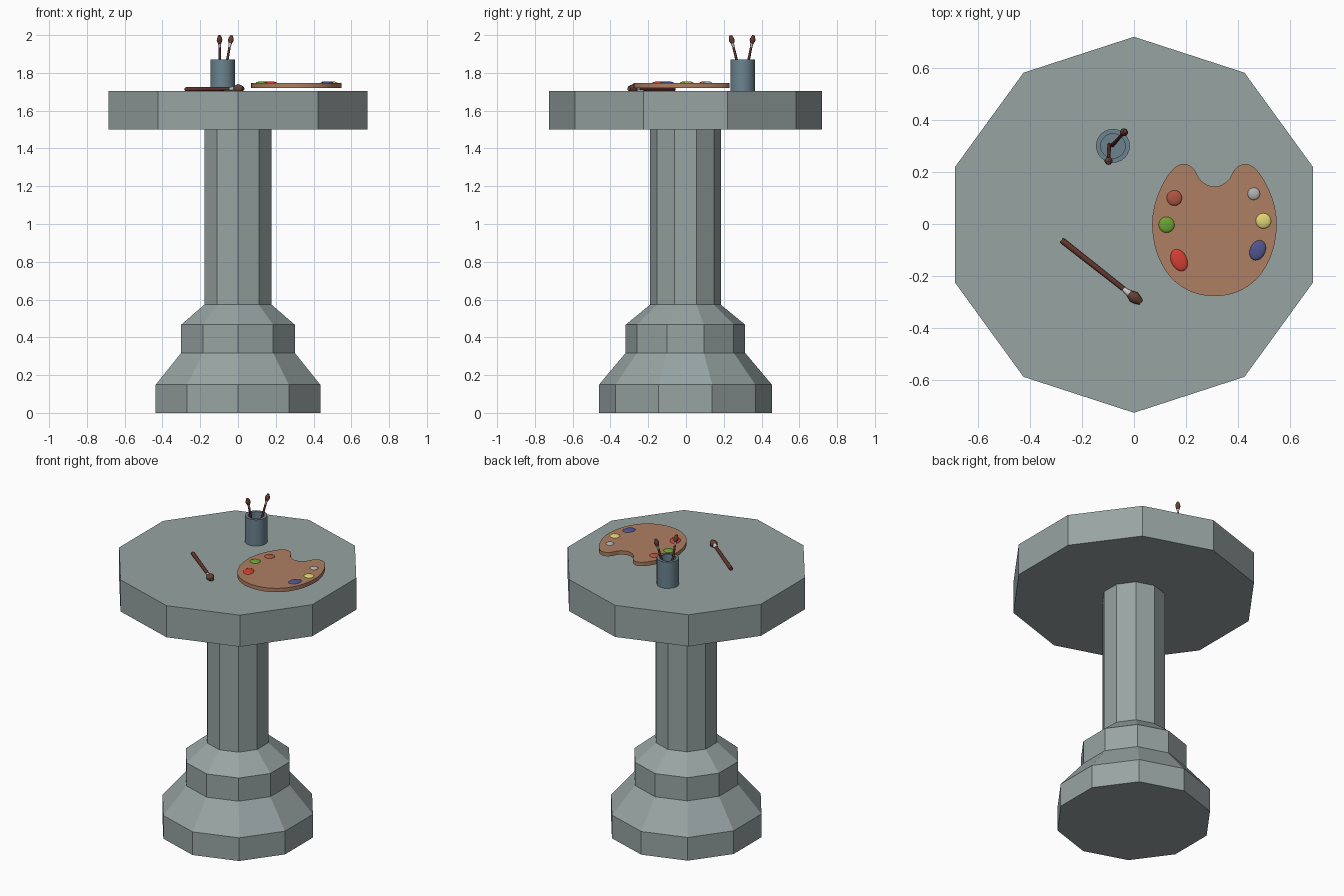
import bpy, bmesh
from math import sin, cos, pi, radians
from mathutils import Vector, Matrix

if "Cube" in bpy.data.objects:
    bpy.data.objects.remove(bpy.data.objects["Cube"])


def material(name, *rgb):
    m = bpy.data.materials.new(name)
    m.diffuse_color = (*rgb, 1)
    m.use_nodes = True
    m.node_tree.nodes["Principled BSDF"].inputs["Base Color"].default_value = m.diffuse_color
    return m


STONE = material("stone", 0.31, 0.37, 0.365)
CUP = material("cup_glaze", 0.15, 0.23, 0.28)
WOOD = material("palette_wood", 0.42, 0.21, 0.12)
HANDLE = material("dark_wood", 0.12, 0.035, 0.025)
METAL = material("metal", 0.65, 0.65, 0.65)
HAIR = material("bristle", 0.13, 0.05, 0.035)


def finish(name, bm, mat, smooth=False):
    bmesh.ops.recalc_face_normals(bm, faces=bm.faces)
    me = bpy.data.meshes.new(name)
    bm.to_mesh(me)
    bm.free()
    me.materials.append(mat)
    ob = bpy.data.objects.new(name, me)
    bpy.context.collection.objects.link(ob)
    if smooth:
        bpy.ops.object.select_all(action='DESELECT')
        bpy.context.view_layer.objects.active = ob
        ob.select_set(True)
        bpy.ops.object.shade_smooth_by_angle(angle=radians(40))
    return ob


def lathe(name, profile, sides, mat, matrix=Matrix(), smooth=False):
    """Spin (radius, height) points around z; both ends are capped."""
    bm = bmesh.new()
    rings = []
    for r, z in profile:
        rings.append([bm.verts.new(matrix @ Vector((
            r * cos(pi / 2 + 2 * pi * i / sides),
            r * sin(pi / 2 + 2 * pi * i / sides), z))) for i in range(sides)])
    for a, b in zip(rings, rings[1:]):
        for i in range(sides):
            j = (i + 1) % sides
            bm.faces.new((a[i], a[j], b[j], b[i]))
    bm.faces.new(rings[0][::-1])
    bm.faces.new(rings[-1])
    return finish(name, bm, mat, smooth)


# Pedestal and ten-sided table top
at = Matrix.Translation((0, -0.003, 0))
lathe("pedestal", [(0.458, 0), (0.458, 0.149), (0.316, 0.318), (0.316, 0.467),
                   (0.187, 0.573), (0.187, 1.5)], 10, STONE, at)
TOP = 1.703
lathe("table_top", [(0.722, 1.5), (0.722, TOP)], 10, STONE, at)

# Hollow brush cup
lathe("brush_cup", [(0.065, TOP), (0.065, 1.872), (0.047, 1.872), (0.047, TOP + 0.015)],
      24, CUP, Matrix.Translation((-0.081, 0.3, 0)), True)


def brush(name, start, tip, k):
    """Handle, ferrule and bristles along the line start-tip; k is the thickness scale."""
    start, tip = Vector(start), Vector(tip)
    d = tip - start
    L = d.length
    m = Matrix.Translation(start) @ d.to_track_quat('Z', 'Y').to_matrix().to_4x4()
    parts = (
        ("handle", HANDLE, [(0.010, 0), (0.012, 0.02), (0.010, 0.78)]),
        ("ferrule", METAL, [(0.009, 0.78), (0.013, 0.85)]),
        ("bristles", HAIR, [(0.014, 0.85), (0.024, 0.91), (0.020, 0.95), (0.011, 1.0)]),
    )
    for part, mat, prof in parts:
        lathe(f"{name}_{part}", [(r * k, h * L) for r, h in prof], 10, mat, m, True)


brush("cup_brush_front", (-0.095, 0.305, 1.718), (-0.098, 0.236, 1.998), 0.65)
brush("cup_brush_back", (-0.083, 0.302, 1.718), (-0.034, 0.357, 1.998), 0.65)
brush("loose_brush", (-0.278, -0.062, 1.713), (0.027, -0.302, 1.717), 1.0)

# Palette: right half outline, smoothed and mirrored about its centre line
CX = 0.309
half = [(0, -0.277), (0.09, -0.26), (0.168, -0.205), (0.22, -0.115), (0.239, -0.01),
        (0.228, 0.08), (0.195, 0.16), (0.155, 0.215), (0.115, 0.231), (0.08, 0.212),
        (0.05, 0.165), (0, 0.143)]
loop = [Vector(p) for p in half + [(-x, y) for x, y in half[-2:0:-1]]]
n = len(loop)
outline = []
for i in range(n):
    a, b, c, d = (loop[(i + s) % n] for s in (-1, 0, 1, 2))
    for t in (0, 0.25, 0.5, 0.75):
        outline.append(0.5 * (2 * b + (c - a) * t + (2 * a - 5 * b + 4 * c - d) * t * t
                              + (3 * b - a - 3 * c + d) * t ** 3))
bm = bmesh.new()
face = bm.faces.new([bm.verts.new((CX + p.x, p.y, 1.721)) for p in outline])
ext = bmesh.ops.extrude_face_region(bm, geom=[face], use_keep_orig=True)
bmesh.ops.translate(bm, vec=(0, 0, 0.025),
                    verts=[v for v in ext["geom"] if isinstance(v, bmesh.types.BMVert)])
finish("palette", bm, WOOD, True)

# Paint blobs: name, colour, centre, half length, half width, turn
for name, rgb, x, y, a, b, turn in (
        ("brown", (0.42, 0.09, 0.05), 0.155, 0.100, 0.030, 0.030, 0),
        ("green", (0.15, 0.37, 0.03), 0.125, -0.003, 0.031, 0.031, 0),
        ("red", (0.65, 0.05, 0.03), 0.173, -0.139, 0.045, 0.031, 115),
        ("grey", (0.45, 0.45, 0.45), 0.460, 0.116, 0.024, 0.024, 0),
        ("yellow", (0.75, 0.66, 0.17), 0.497, 0.012, 0.030, 0.030, 0),
        ("blue", (0.08, 0.09, 0.27), 0.475, -0.101, 0.041, 0.030, 65)):
    bm = bmesh.new()
    bmesh.ops.create_uvsphere(
        bm, u_segments=20, v_segments=10, radius=1,
        matrix=Matrix.Translation((x, y, 1.745)) @ Matrix.Rotation(radians(turn), 4, 'Z')
        @ Matrix.Diagonal((a, b, 0.010, 1)))
    finish("paint_" + name, bm, material("paint_" + name, *rgb), True)
